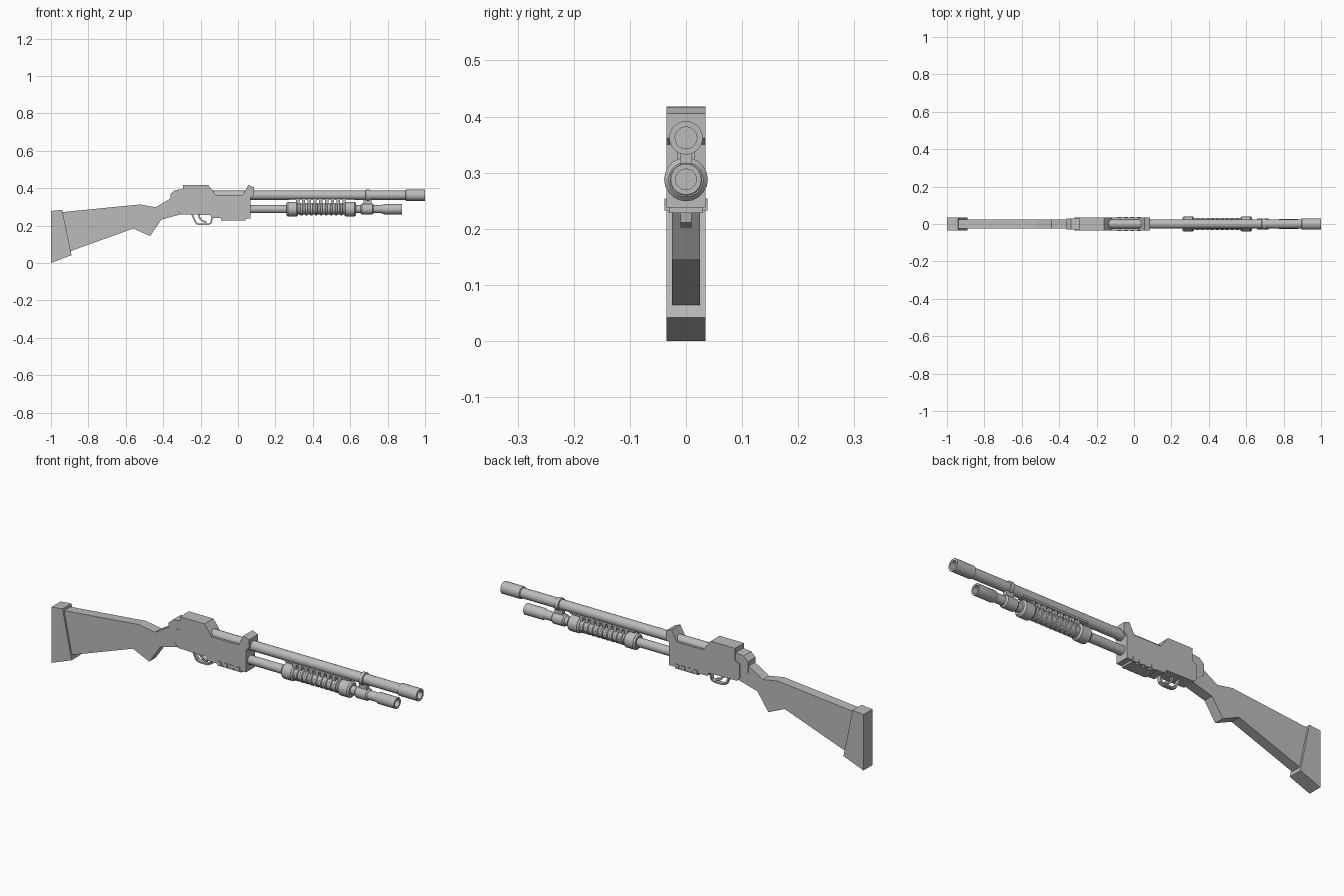
import bpy, bmesh, math
from mathutils import Vector

if "Cube" in bpy.data.objects:
    bpy.data.objects.remove(bpy.data.objects["Cube"])

GREY = bpy.data.materials.new("plain_grey")
GREY.diffuse_color = (0.5, 0.5, 0.5, 1)
GREY.use_nodes = True
GREY.node_tree.nodes["Principled BSDF"].inputs["Base Color"].default_value = GREY.diffuse_color


def finish(bm, name, smooth=False):
    bmesh.ops.recalc_face_normals(bm, faces=bm.faces[:])
    me = bpy.data.meshes.new(name)
    bm.to_mesh(me)
    bm.free()
    ob = bpy.data.objects.new(name, me)
    bpy.context.collection.objects.link(ob)
    me.materials.append(GREY)
    if smooth:
        bpy.ops.object.select_all(action='DESELECT')
        ob.select_set(True)
        bpy.context.view_layer.objects.active = ob
        bpy.ops.object.shade_smooth_by_angle(angle=math.radians(35))
    return ob


def slab(name, pts, w):
    """Side profile (x, z) extruded to half width w."""
    bm = bmesh.new()
    f = bm.faces.new([bm.verts.new((x, -w, z)) for x, z in pts])
    r = bmesh.ops.extrude_face_region(bm, geom=[f])
    for v in r['geom']:
        if isinstance(v, bmesh.types.BMVert):
            v.co.y = w
    return finish(bm, name)


def lathe(name, zc, prof, n=20):
    """Profile of (x, radius) turned about a lengthwise axis at height zc."""
    bm = bmesh.new()
    rings = [[bm.verts.new((x, r * math.sin(2 * math.pi * i / n), zc + r * math.cos(2 * math.pi * i / n)))
              for i in range(n)] for x, r in prof]
    for a, b in zip(rings, rings[1:]):
        for i in range(n):
            j = (i + 1) % n
            bm.faces.new((a[i], a[j], b[j], b[i]))
    bm.faces.new(rings[0])
    bm.faces.new(rings[-1])
    return finish(bm, name, True)


def box(name, x0, x1, w, z0, z1):
    return slab(name, [(x0, z0), (x1, z0), (x1, z1), (x0, z1)], w)


def strip(name, pts, w, t):
    """Bent strap of half width w and thickness t following (x, z) points."""
    v = [Vector(p) for p in pts]
    left, right = [], []
    for i, p in enumerate(v):
        d = (v[min(i + 1, len(v) - 1)] - v[max(i - 1, 0)]).normalized()
        nrm = Vector((-d.y, d.x)) * t / 2
        left.append(p + nrm)
        right.append(p - nrm)
    return slab(name, left + right[::-1], w)


# Stock and butt pad
slab("butt_pad", [(-1, 0), (-.89, .042), (-.94, .284), (-1, .278)], .035)
slab("stock", [(-.94, .272), (-.524, .313), (-.44, .298), (-.353, .35), (-.29, .35), (-.30, .262),
               (-.41, .232), (-.47, .144), (-.56, .184), (-.90, .062)], .025)

# Receiver: narrower rear cap and main body with front sight hump
slab("receiver_rear", [(-.30, .26), (-.362, .315), (-.362, .367), (-.337, .39), (-.28, .396), (-.28, .26)], .030)
slab("receiver", [(-.318, .275), (-.305, .26), (-.15, .257), (-.14, .24), (.068, .238), (.068, .35),
                  (.085, .362), (.085, .405), (.055, .417), (.027, .364), (-.12, .364), (-.14, .393),
                  (-.16, .418), (-.294, .418), (-.294, .357), (-.318, .345)], .035)

# Loading port under the receiver with ridges
box("loading_port", -.09, .04, .030, .228, .245)
for i in range(4):
    box("port_ridge", -.087 + i * .034, -.067 + i * .034, .038, .233, .254)

# Trigger and guard
strip("trigger_guard", [(-.245, .26), (-.235, .235), (-.222, .211), (-.205, .206), (-.16, .206),
                        (-.145, .213), (-.138, .245)], .010, .008)
strip("trigger", [(-.21, .262), (-.205, .24), (-.19, .224), (-.168, .218)], .006, .009)

# Barrel with hollow muzzle
lathe("barrel", .362, [(-.15, .0245), (.90, .0245)])
lathe("muzzle", .362, [(.895, .025), (.898, .030), (1, .030), (1, .0195), (.92, .0195)])
lathe("barrel_band", .362, [(.682, .024), (.684, .030), (.702, .030), (.704, .024)])

# Magazine tube, band and hollow front cap
lathe("magazine_tube", .288, [(.06, .022), (.80, .022)])
lathe("tube_band", .288, [(.655, .022), (.662, .029), (.718, .029), (.725, .022)])
lathe("tube_cap", .288, [(.768, .022), (.78, .0275), (.876, .0275), (.876, .0185), (.82, .0185)])
box("band_link", .672, .714, .011, .30, .345)

# Pump grip: core, ribs and end collars
lathe("pump_core", .288, [(.29, .029), (.60, .029)])
for i in range(9):
    x = .332 + i * .0265
    lathe("pump_rib", .288, [(x, .029), (x + .003, .033), (x + .012, .033), (x + .015, .029)])
for x in (.258, .568):
    lathe("pump_collar", .288, [(x, .031), (x + .008, .039), (x + .056, .039), (x + .064, .031)])

# Slotted rail between barrel and pump
box("rail", .27, .625, .018, .337, .358)
for i in range(9):
    box("rail_tooth", .31 + i * .031, .328 + i * .031, .015, .315, .338)
